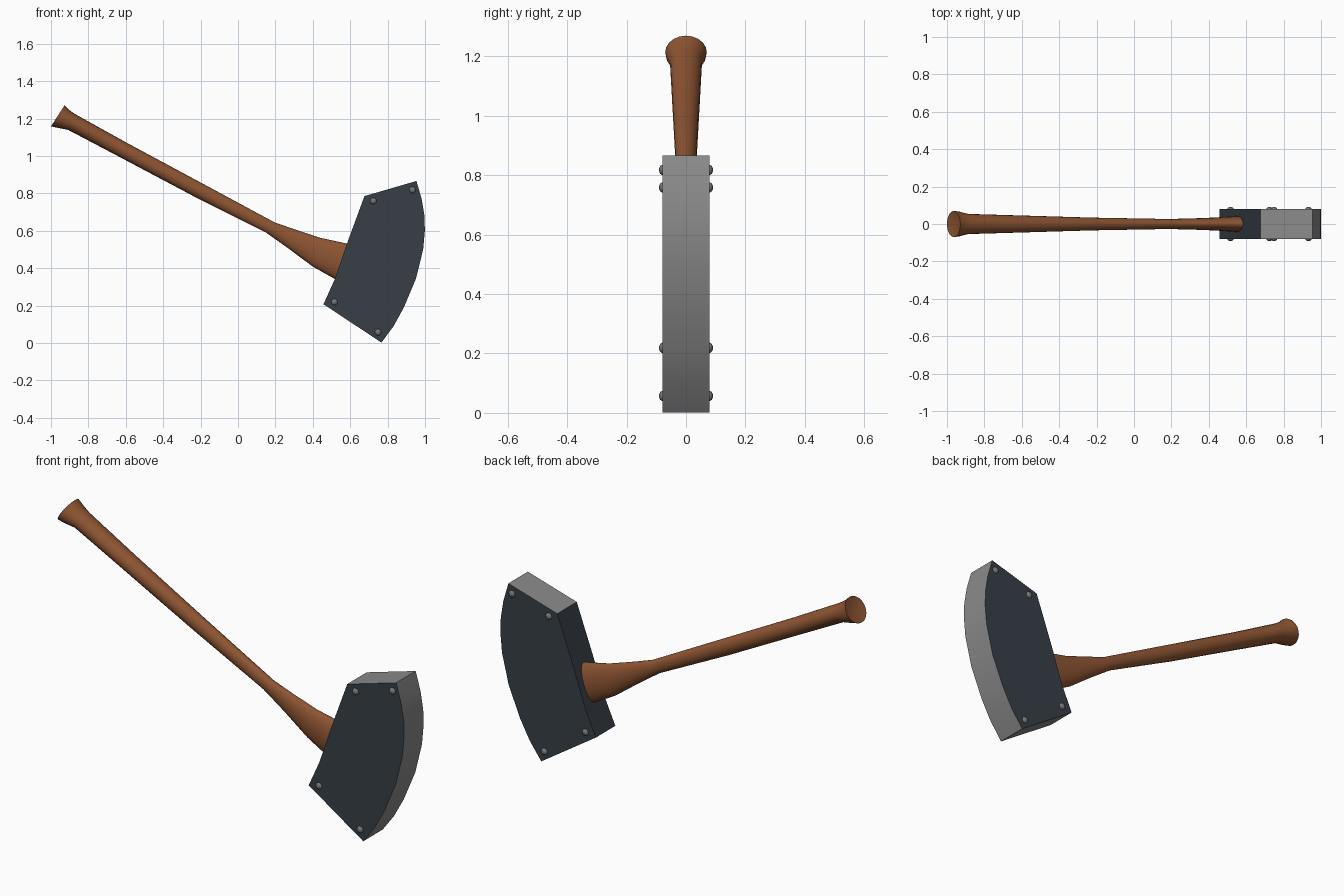
import bpy, bmesh, math
from mathutils import Vector, Matrix

if "Cube" in bpy.data.objects:
    bpy.data.objects.remove(bpy.data.objects["Cube"])


def material(name, rgb):
    m = bpy.data.materials.new(name)
    m.diffuse_color = (*rgb, 1)
    m.use_nodes = True
    m.node_tree.nodes["Principled BSDF"].inputs["Base Color"].default_value = m.diffuse_color
    return m


WOOD = material("brown wood", (0.27, 0.09, 0.032))
DARK = material("dark blue steel", (0.038, 0.049, 0.062))
STEEL = material("bare grey steel", (0.25, 0.255, 0.25))
RIVET = material("rivet grey", (0.17, 0.18, 0.185))


def finish(bm, name, mats, angle=35):
    bmesh.ops.recalc_face_normals(bm, faces=bm.faces)
    me = bpy.data.meshes.new(name)
    bm.to_mesh(me)
    bm.free()
    ob = bpy.data.objects.new(name, me)
    bpy.context.collection.objects.link(ob)
    for m in mats:
        me.materials.append(m)
    bpy.ops.object.select_all(action='DESELECT')
    ob.select_set(True)
    bpy.context.view_layer.objects.active = ob
    bpy.ops.object.shade_smooth_by_angle(angle=math.radians(angle))
    return ob


# Axe head: side outline pushed through the thickness
back = [(0.457, 0.207), (0.518, 0.342), (0.582, 0.53), (0.676, 0.785)]
edge = [(0.954, 0.866), (0.982, 0.77), (0.997, 0.68), (0.999, 0.60), (0.99, 0.5),
        (0.952, 0.345), (0.887, 0.19), (0.832, 0.09), (0.767, 0.002)]
outline = back + edge
bm = bmesh.new()
T = 0.079
front = [bm.verts.new((x, -T, z)) for x, z in outline]
rear = [bm.verts.new((x, T, z)) for x, z in outline]
bm.faces.new(front).material_index = 0
bm.faces.new(rear).material_index = 0
n = len(outline)
for i in range(n):
    j = (i + 1) % n
    f = bm.faces.new((front[i], front[j], rear[j], rear[i]))
    # back wall dark, the top, bottom and cutting edge bare steel
    f.material_index = 0 if j < len(back) and i < len(back) else 1
head = finish(bm, "axe_head", [DARK, STEEL])

# Handle: oval rings spanning upper and lower edge points, with half depth in y
rings = [
    ((-0.928, 1.270), (-1.000, 1.158), 0.070),
    ((-0.905, 1.247), (-0.962, 1.150), 0.066),
    ((-0.868, 1.222), (-0.908, 1.139), 0.054),
    ((-0.600, 1.073), (-0.640, 0.998), 0.046),
    ((-0.200, 0.858), (-0.240, 0.786), 0.034),
    ((0.195, 0.645), (0.150, 0.590), 0.027),
    ((0.310, 0.605), (0.270, 0.505), 0.029),
    ((0.440, 0.562), (0.400, 0.408), 0.034),
    ((0.580, 0.532), (0.518, 0.342), 0.042),
    ((0.660, 0.520), (0.590, 0.310), 0.042),
]
SIDES = 20
bm = bmesh.new()
loops = []
for up, low, depth in rings:
    u, l = Vector((up[0], 0, up[1])), Vector((low[0], 0, low[1]))
    mid, half = (u + l) / 2, (u - l) / 2
    loops.append([bm.verts.new(mid + half * math.cos(a) + Vector((0, depth * math.sin(a), 0)))
                  for a in (2 * math.pi * k / SIDES for k in range(SIDES))])
for a, b in zip(loops, loops[1:]):
    for k in range(SIDES):
        m = (k + 1) % SIDES
        bm.faces.new((a[k], a[m], b[m], b[k]))
bm.faces.new(loops[-1])
# slightly dished end of the knob
tip = bm.verts.new((-0.950, 0, 1.208))
for k in range(SIDES):
    bm.faces.new((loops[0][k], loops[0][(k + 1) % SIDES], tip))
finish(bm, "handle", [WOOD], 50)

# Rivets: low domes on both cheeks of the head
bm = bmesh.new()
for x, z in [(0.724, 0.759), (0.933, 0.818), (0.516, 0.219), (0.749, 0.057)]:
    for side in (-1, 1):
        place = (Matrix.Translation((x, side * 0.077, z))
                 @ Matrix.Diagonal((0.018, 0.014, 0.018, 1))
                 @ Matrix.Rotation(math.pi / 2, 4, 'X'))
        bmesh.ops.create_uvsphere(bm, u_segments=12, v_segments=8, radius=1, matrix=place)
finish(bm, "rivets", [RIVET], 60)
